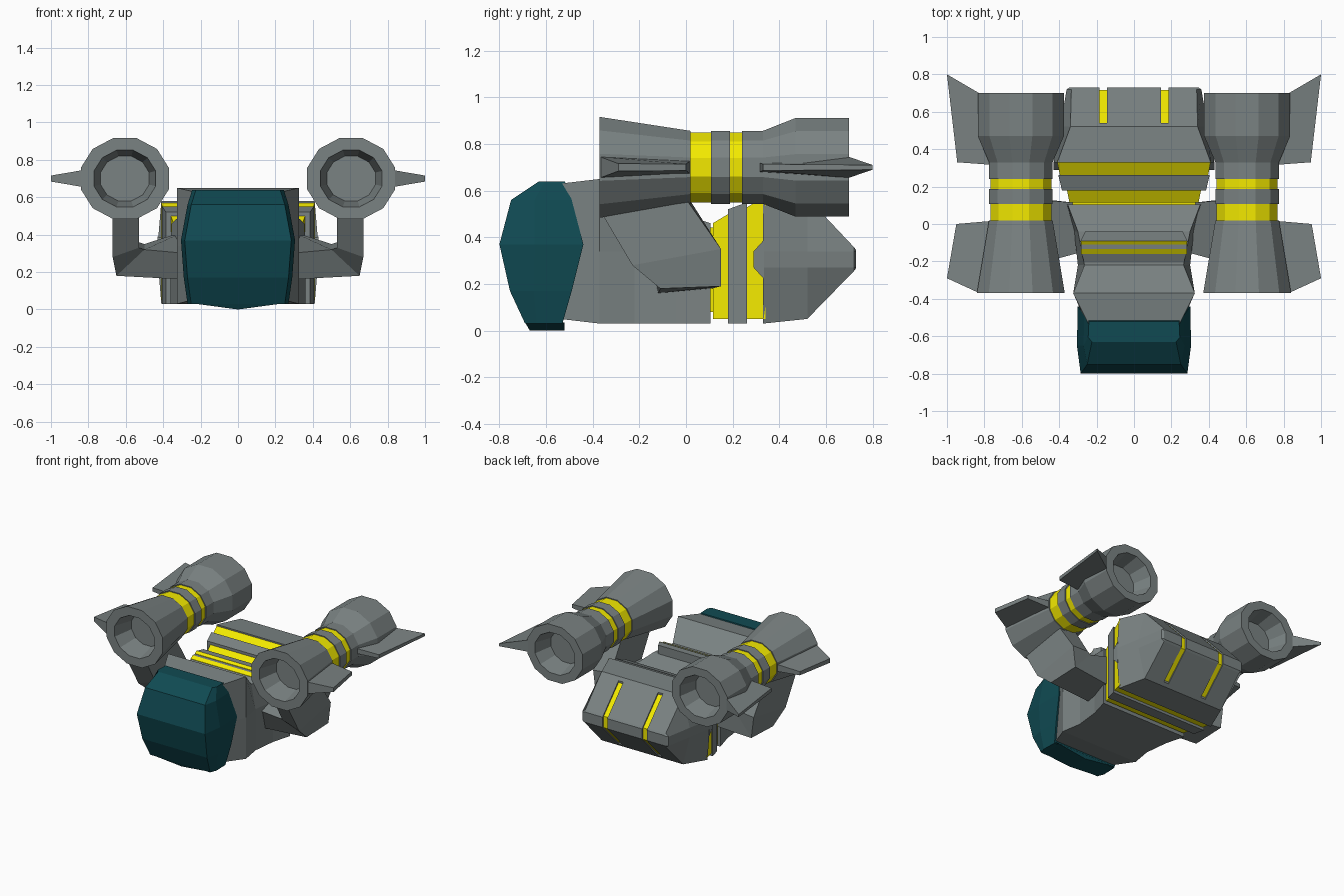
import bpy, bmesh, math

if "Cube" in bpy.data.objects:
    bpy.data.objects.remove(bpy.data.objects["Cube"])


def material(name, rgb):
    m = bpy.data.materials.new(name)
    m.diffuse_color = (*rgb, 1)
    m.use_nodes = True
    m.node_tree.nodes["Principled BSDF"].inputs["Base Color"].default_value = m.diffuse_color
    return m


TEAL = material("teal_glass", (0.005, 0.068, 0.085))
YELLOW = material("yellow_trim", (0.90, 0.82, 0.0))
GREY = material("hull_grey", (0.195, 0.225, 0.225))


def loft(name, rings, mat=GREY, mirror=False):
    """Skin equal-length closed rings of points and cap both ends."""
    bm = bmesh.new()
    vs = [[bm.verts.new(p) for p in r] for r in rings]
    n = len(rings[0])
    for a, b in zip(vs, vs[1:]):
        for i in range(n):
            j = (i + 1) % n
            bm.faces.new((a[i], a[j], b[j], b[i]))
    bm.faces.new(vs[0])
    bm.faces.new(vs[-1])
    bmesh.ops.recalc_face_normals(bm, faces=bm.faces)
    me = bpy.data.meshes.new(name)
    bm.to_mesh(me)
    bm.free()
    ob = bpy.data.objects.new(name, me)
    bpy.context.collection.objects.link(ob)
    me.materials.append(mat)
    if mirror:
        ob.modifiers.new("mirror", 'MIRROR')
    return ob


def sym(y, half):
    """Cross-section at y from its right half, listed top to bottom."""
    return [(x, y, z) for x, z in half] + [(-x, y, z) for x, z in reversed(half)]


def slab(name, profile, x0, x1, mat=GREY, mirror=False):
    """Side profile (y, z) extruded along x."""
    return loft(name, [[(x, y, z) for y, z in profile] for x in (x0, x1)], mat, mirror)


def tube(name, stations, mat=GREY):
    """Twelve-sided engine part from (y, radius) stations, mirrored."""
    rings = []
    for y, r in stations:
        k = r / math.cos(math.radians(15))
        angs = [math.radians(15 + 30 * i) for i in range(12)]
        rings.append([(0.605 + k * math.cos(a), y, 0.70 + 0.92 * k * math.sin(a)) for a in angs])
    return loft(name, rings, mat, True)


# Cockpit canopy: stacked horizontal hexagons (z, front, back, half width)
rings = []
for z, f, b, w in [(0.03, -0.69, -0.53, 0.27), (0.17, -0.755, -0.49, 0.29),
                   (0.37, -0.80, -0.44, 0.305), (0.56, -0.75, -0.49, 0.27),
                   (0.64, -0.63, -0.52, 0.245)]:
    m = (f + b) / 2 - 0.03
    rings.append([(-w + 0.02, f, z), (w - 0.02, f, z), (w, m, z),
                  (w - 0.004, b, z), (-w + 0.004, b, z), (-w, m, z)])
loft("cockpit_canopy", rings, TEAL)
loft("cockpit_keel", [[(-0.26, y, 0.035), (0.26, y, 0.035), (0, y + d, 0.0)]
                      for y, d in ((-0.69, 0.02), (-0.52, 0))], TEAL)

# Front hull with collar, waist and flared rear
loft("front_hull", [
    sym(-0.54, [(0.24, 0.63), (0.25, 0.34), (0.25, 0.05)]),
    sym(-0.37, [(0.325, 0.65), (0.325, 0.34), (0.325, 0.03)]),
    sym(-0.22, [(0.265, 0.52), (0.30, 0.34), (0.30, 0.03)]),
    sym(-0.04, [(0.30, 0.51), (0.32, 0.34), (0.32, 0.03)]),
    sym(0.105, [(0.355, 0.46), (0.36, 0.34), (0.36, 0.03)])])

# Raised stepped ridge on the hull with trim on its two forward risers
loft("top_ridge", [sym(y, [(w, z), (w, 0.45)]) for y, w, z in
                   [(-0.225, 0.26, 0.51), (-0.16, 0.28, 0.54), (-0.135, 0.282, 0.558),
                    (-0.11, 0.284, 0.56), (-0.09, 0.285, 0.575), (-0.04, 0.26, 0.575)]])
for i, (y0, z0, y1, z1) in enumerate(((-0.16, 0.54, -0.135, 0.558), (-0.11, 0.56, -0.09, 0.575))):
    slab(f"ridge_stripe_{i}", [(y0, z0 - 0.02), (y0, z0 + 0.003),
                               (y1, z1 + 0.002), (y1, z1 - 0.02)], -0.283, 0.283, YELLOW)

# Waist bands between the hulls, tops rising towards the back
for name, y0, y1, w0, w1, z0, z1, zb, mat in [
        ("yellow_band_front", 0.115, 0.19, 0.345, 0.36, 0.46, 0.505, 0.05, YELLOW),
        ("grey_ring", 0.18, 0.262, 0.385, 0.405, 0.52, 0.55, 0.03, GREY),
        ("yellow_band_rear", 0.255, 0.34, 0.395, 0.412, 0.525, 0.575, 0.05, YELLOW)]:
    loft(name, [sym(y0, [(w0, z0), (w0, zb)]), sym(y1, [(w1, z1), (w1, zb)])], mat)
slab("waist_core", [(0.08, 0.08), (0.35, 0.08), (0.35, 0.46), (0.08, 0.44)], -0.33, 0.33, YELLOW)

# Rear hull, eight-sided, with slots for the wraparound stripes
rear = loft("rear_hull", [sym(y, [(wt, zt), (wm, 0.34), (wm, 0.27), (wt, zb)])
                          for y, wt, wm, zt, zb in [
    (0.33, 0.41, 0.43, 0.58, 0.03), (0.52, 0.34, 0.395, 0.57, 0.05),
    (0.72, 0.335, 0.36, 0.358, 0.255), (0.73, 0.33, 0.345, 0.345, 0.268)]])
loft("side_wedge", [[(0.38, y, a), (0.43, y, a), (0.43, y, b), (0.38, y, b)]
                    for y, a, b in ((0.29, 0.27, 0.34), (0.335, 0.22, 0.39))], mirror=True)
cutter = slab("stripe_cutter", [(0.54, -0.1), (0.8, -0.1), (0.8, 0.7), (0.54, 0.7)],
              0.145, 0.185, mirror=True)
cutter.hide_render = True
cutter.hide_viewport = True
cut = rear.modifiers.new("slots", 'BOOLEAN')
cut.operation = 'DIFFERENCE'
cut.solver = 'EXACT'
cut.object = cutter
slab("rear_stripe", [(0.50, 0.556), (0.52, 0.556), (0.717, 0.348), (0.717, 0.262),
                     (0.515, 0.06), (0.50, 0.06)], 0.143, 0.187, YELLOW, True)

# Bent arms carrying the engines
loft("engine_arm", [
    [(0.53, -0.36, 0.56), (0.53, 0.01, 0.57), (0.67, 0.01, 0.55), (0.67, -0.36, 0.50)],
    [(0.53, -0.23, 0.33), (0.53, 0.14, 0.36), (0.67, 0.15, 0.35), (0.67, -0.23, 0.28)],
    [(0.50, -0.21, 0.32), (0.50, 0.13, 0.35), (0.65, 0.15, 0.19), (0.65, -0.11, 0.18)],
    [(0.28, -0.15, 0.30), (0.28, 0.11, 0.42), (0.28, 0.11, 0.18), (0.28, -0.12, 0.16)]],
    mirror=True)

# Engines: open nozzles at both ends, banded waist
tube("engine_front_nozzle", [(-0.22, 0.13), (-0.37, 0.165), (-0.37, 0.235), (0.02, 0.17)])
tube("engine_yellow_core", [(0.01, 0.163), (0.25, 0.163)], YELLOW)
tube("engine_ring", [(0.108, 0.17), (0.188, 0.17)])
tube("engine_rear_nozzle", [(0.24, 0.17), (0.33, 0.17), (0.47, 0.23), (0.70, 0.23),
                            (0.70, 0.165), (0.56, 0.13)])


def fin(name, root, tip):
    """Tapered fin from two edges of (x, y, half thickness)."""
    loft(name, [[(x, y, 0.70 + s * t) for x, y, t, s in
                 ((*e[0], 1), (*e[1], 1), (*e[1], -1), (*e[0], -1))]
                for e in (root, tip)], mirror=True)


# Engine fins
fin("front_fin", [(0.83, -0.368, 0.045), (0.72, 0.02, 0.03)],
    [(1.0, -0.29, 0.016), (0.95, 0.0, 0.014)])
fin("rear_fin", [(0.74, 0.315, 0.02), (0.825, 0.698, 0.045)],
    [(0.945, 0.33, 0.014), (1.0, 0.80, 0.01)])
